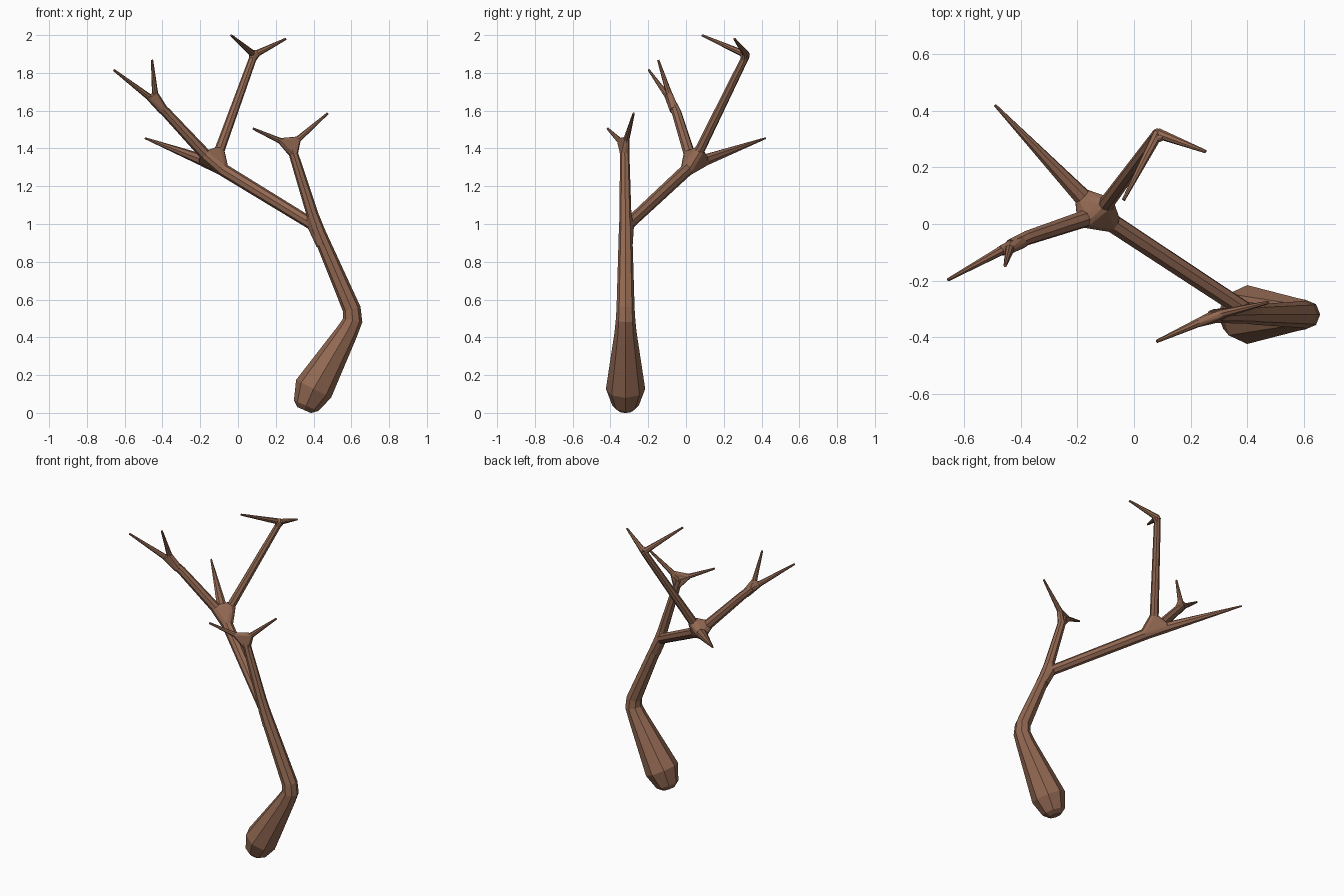
import bpy, bmesh, math
from mathutils import Vector

if "Cube" in bpy.data.objects:
    bpy.data.objects.remove(bpy.data.objects["Cube"])

bark = bpy.data.materials.new("brown bark")
bark.diffuse_color = (0.29, 0.14, 0.085, 1)
bark.use_nodes = True
bark.node_tree.nodes["Principled BSDF"].inputs["Base Color"].default_value = bark.diffuse_color


def finish(bm, name):
    bmesh.ops.recalc_face_normals(bm, faces=bm.faces)
    me = bpy.data.meshes.new(name)
    bm.to_mesh(me)
    bm.free()
    me.materials.append(bark)
    ob = bpy.data.objects.new(name, me)
    bpy.context.collection.objects.link(ob)


def ring(p, direction, r, n=8):
    """Points of a circle around p, square to the direction."""
    d = direction.normalized()
    u = d.cross(Vector((0, 1, 0))).normalized()
    v = d.cross(u)
    return [p + r * (math.cos(a) * u + math.sin(a) * v)
            for a in (2 * math.pi * i / n for i in range(n))]


def limb(name, path, n=8):
    """Tapered faceted tube through (x, y, z, radius) stations."""
    pts = [Vector(p[:3]) for p in path]
    bm = bmesh.new()
    rings = []
    for i, p in enumerate(pts):
        a = (p - pts[i - 1]).normalized() if i else Vector()
        b = (pts[i + 1] - p).normalized() if i + 1 < len(pts) else Vector()
        rings.append([bm.verts.new(c) for c in ring(p, a + b, path[i][3], n)])
    for lo, hi in zip(rings, rings[1:]):
        for i in range(n):
            j = (i + 1) % n
            bm.faces.new((lo[i], lo[j], hi[j], hi[i]))
    bm.faces.new(rings[0])
    bm.faces.new(rings[-1])
    finish(bm, name)


def fork(name, centre, arms):
    """Webbed joint: hull around short stubs (target, distance, radius)."""
    c = Vector(centre)
    bm = bmesh.new()
    for target, dist, r in arms:
        d = (Vector(target) - c).normalized()
        for p in ring(c + d * dist, d, r):
            bm.verts.new(p)
    bmesh.ops.convex_hull(bm, input=bm.verts)
    loose = [v for v in bm.verts if not v.link_faces]
    bmesh.ops.delete(bm, geom=loose, context='VERTS')
    finish(bm, name)


# main points of the branching
bend = (0.605, -0.32, 0.50)
split = (0.415, -0.32, 0.985)
low = (0.28, -0.325, 1.415)
hub = (-0.125, 0.035, 1.315)
left = (-0.435, -0.075, 1.645)
top = (0.085, 0.32, 1.895)
low_tips = [(0.475, -0.277, 1.586), (0.08, -0.415, 1.505)]
left_tips = [(-0.657, -0.197, 1.815), (-0.455, -0.147, 1.868)]
top_tips = [(-0.037, 0.085, 1.999), (0.253, 0.256, 1.98)]
back_tip = (-0.491, 0.42, 1.454)

# trunk with its rounded foot
limb("trunk", [(0.35, -0.32, 0.015, 0.04), (0.36, -0.32, 0.038, 0.07),
               (0.40, -0.32, 0.127, 0.104), (0.578, -0.32, 0.43, 0.058),
               (0.607, -0.32, 0.49, 0.052), (0.602, -0.32, 0.55, 0.048),
               (*split, 0.035)])

# branches
limb("low_branch", [(*split, 0.033), (*low, 0.024)])
limb("long_branch", [(*split, 0.031), (*hub, 0.034)])
limb("left_branch", [(*hub, 0.032), (-0.38, -0.05, 1.59, 0.026), (*left, 0.023)])
limb("top_branch", [(*hub, 0.028), (*top, 0.02)])
limb("back_twig", [(*hub, 0.037), (*back_tip, 0.005)])

# twigs at the branch ends
for name, base, tips in (("low", low, low_tips), ("left", left, left_tips),
                         ("top", top, top_tips)):
    for i, t in enumerate(tips):
        limb(f"{name}_twig_{i + 1}", [(*base, 0.019), (*t, 0.006)])

# webbed joints
fork("trunk_fork", split, [(bend, 0.10, 0.038), (low, 0.07, 0.031), (hub, 0.04, 0.029)])
fork("hub_fork", hub, [(split, 0.07, 0.033), (left, 0.08, 0.031),
                       (top, 0.09, 0.029), (back_tip, 0.09, 0.032)])
fork("low_fork", low, [(split, 0.05, 0.024), (low_tips[0], 0.055, 0.016),
                       (low_tips[1], 0.07, 0.015)])
fork("left_fork", left, [(hub, 0.06, 0.026), (left_tips[0], 0.05, 0.018),
                         (left_tips[1], 0.05, 0.017)])
fork("top_fork", top, [(hub, 0.03, 0.02), (top_tips[0], 0.03, 0.016),
                       (top_tips[1], 0.03, 0.015)])
